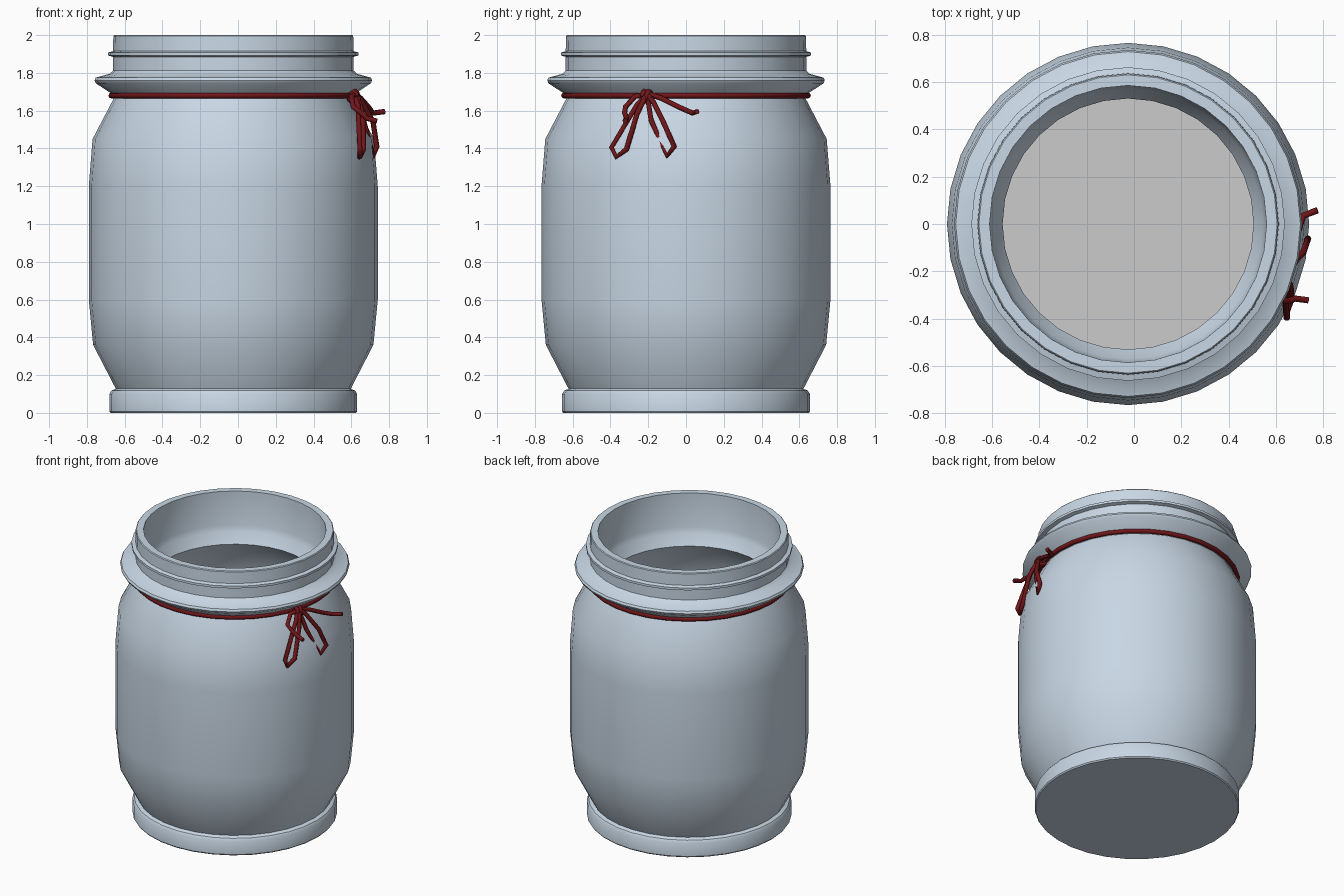
import bpy, bmesh, math
from mathutils import Vector

if "Cube" in bpy.data.objects:
    bpy.data.objects.remove(bpy.data.objects["Cube"])

CX = -0.025
SIDES = 32


def material(name, rgb):
    m = bpy.data.materials.new(name)
    m.diffuse_color = (*rgb, 1)
    m.use_nodes = True
    m.node_tree.nodes["Principled BSDF"].inputs["Base Color"].default_value = m.diffuse_color
    return m


GLASS = material("pale_blue_glass", (0.58, 0.68, 0.78))
RED = material("dark_red_string", (0.16, 0.008, 0.01))


def smooth(ob, angle):
    bpy.ops.object.select_all(action='DESELECT')
    ob.select_set(True)
    bpy.context.view_layer.objects.active = ob
    bpy.ops.object.shade_smooth_by_angle(angle=math.radians(angle))


def lathe(name, profile, mat):
    bm = bmesh.new()
    verts = [bm.verts.new((r, 0, z)) for r, z in profile]
    edges = [bm.edges.new(p) for p in zip(verts, verts[1:])]
    bmesh.ops.spin(bm, geom=verts + edges, cent=(0, 0, 0), axis=(0, 0, 1),
                   angle=math.tau, steps=SIDES, use_duplicate=False)
    bmesh.ops.remove_doubles(bm, verts=bm.verts, dist=0.0005)
    bmesh.ops.recalc_face_normals(bm, faces=bm.faces)
    me = bpy.data.meshes.new(name)
    bm.to_mesh(me)
    bm.free()
    ob = bpy.data.objects.new(name, me)
    bpy.context.collection.objects.link(ob)
    ob.location.x = CX
    if mat:
        me.materials.append(mat)
    smooth(ob, 32)
    return ob


def string(name, points, radius=0.014, closed=False):
    cu = bpy.data.curves.new(name, 'CURVE')
    cu.dimensions = '3D'
    cu.bevel_depth = radius
    cu.bevel_resolution = 2
    cu.use_fill_caps = True
    sp = cu.splines.new('POLY')
    sp.points.add(len(points) - 1)
    for p, co in zip(sp.points, points):
        p.co = (*co, 1)
    sp.use_cyclic_u = closed
    cu.materials.append(RED)
    ob = bpy.data.objects.new(name, cu)
    bpy.context.collection.objects.link(ob)
    return ob


# Jar: foot, bulging body, collar, thread, rim, then down the inside wall
outer = [(0, 0), (0.65, 0), (0.656, 0.008), (0.656, 0.1), (0.645, 0.118),
         (0.622, 0.128), (0.742, 0.36), (0.765, 0.6), (0.765, 1.2),
         (0.745, 1.45), (0.63, 1.67), (0.645, 1.69), (0.728, 1.745),
         (0.735, 1.76), (0.728, 1.775), (0.655, 1.795), (0.637, 1.812),
         (0.637, 1.885), (0.662, 1.892), (0.662, 1.908), (0.637, 1.915),
         (0.635, 1.995), (0.63, 2.0)]
inner = [(0.585, 2.0), (0.583, 1.76), (0.57, 1.72), (0.53, 1.65),
         (0.69, 1.43), (0.715, 1.2), (0.715, 0.6), (0.692, 0.38),
         (0.575, 0.14), (0.6, 0.1), (0.6, 0.055), (0, 0.055)]
lathe("jar", outer + inner, GLASS)

# Grey inside floor
lathe("jar_floor", [(0, 0.06), (0.598, 0.06)], None)

# String around the neck
string("neck_string", [(CX + 0.646 * math.cos(a), 0.646 * math.sin(a), 1.68)
       for a in (math.tau * i / SIDES for i in range(SIDES))], 0.015, True)

# Bow: two loops and two tails hanging from the knot
string("bow_loop_left", [(0.615, -0.215, 1.675), (0.635, -0.26, 1.63),
       (0.645, -0.395, 1.405), (0.645, -0.37, 1.355), (0.665, -0.315, 1.395),
       (0.66, -0.26, 1.58), (0.63, -0.215, 1.675)])
string("bow_loop_right", [(0.62, -0.205, 1.68), (0.665, -0.185, 1.55),
       (0.715, -0.1, 1.36), (0.735, -0.062, 1.41), (0.715, -0.12, 1.54),
       (0.655, -0.175, 1.65), (0.63, -0.2, 1.68)])
string("bow_tail_right", [(0.62, -0.2, 1.69), (0.65, -0.13, 1.665),
       (0.69, -0.04, 1.62), (0.715, 0.035, 1.587), (0.775, 0.058, 1.595)])
string("bow_tail_left", [(0.62, -0.215, 1.685), (0.6, -0.27, 1.675),
       (0.61, -0.32, 1.62), (0.65, -0.325, 1.59), (0.68, -0.315, 1.56),
       (0.735, -0.322, 1.545)])

# Knot: a small coil around the string
out = Vector((math.cos(-0.31), math.sin(-0.31), 0))
along = Vector((-out.y, out.x, 0))
centre = Vector((0.612, -0.2, 1.675))
string("bow_knot", [centre + out * 0.024 * math.cos(t) + along * (i / 20 - 0.5) * 0.05
       + Vector((0, 0, 0.028 * math.sin(t)))
       for i, t in ((i, i * math.tau / 10) for i in range(21))])
